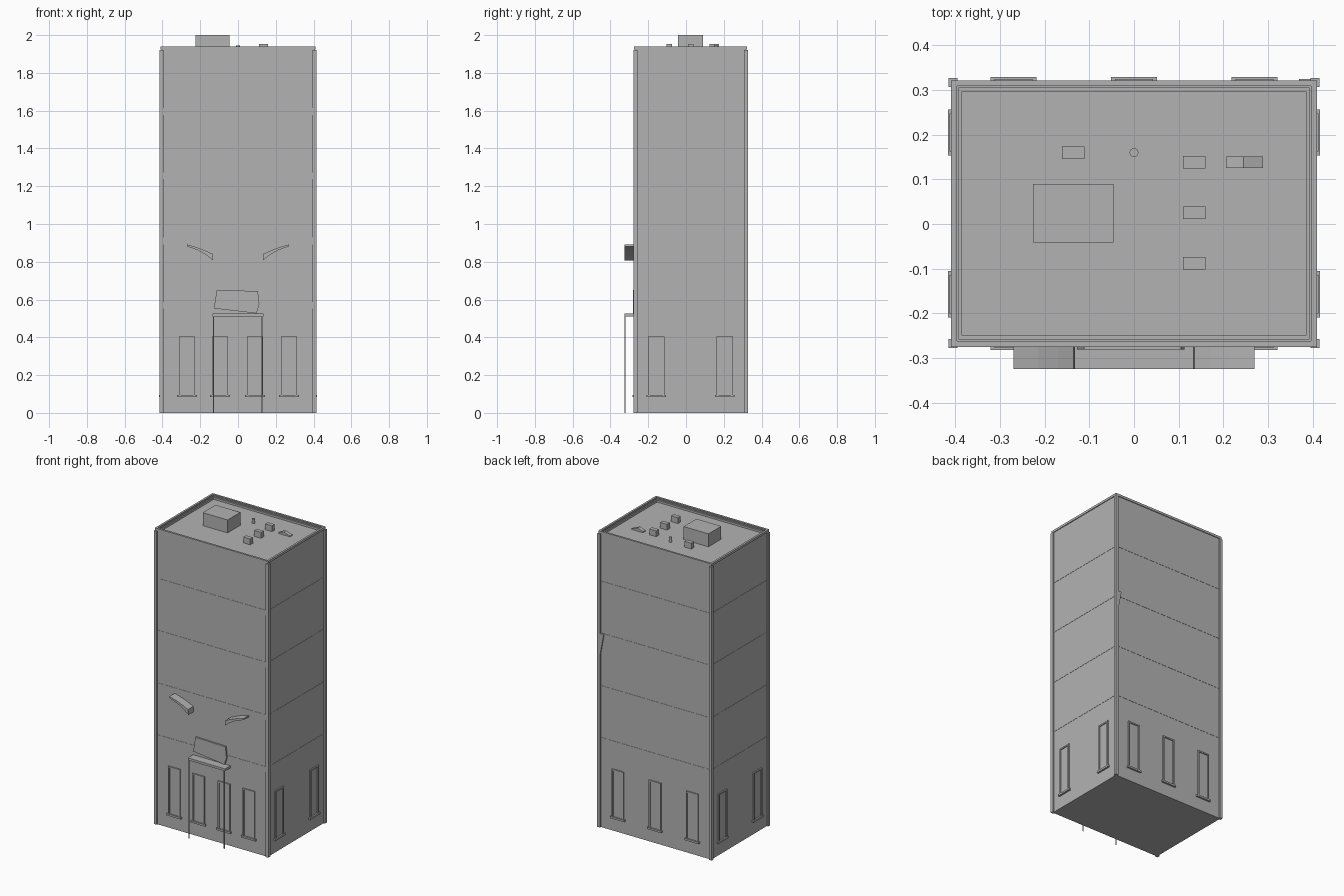
import bpy
import bmesh
import math

cube = bpy.data.objects.get("Cube")
if cube:
    bpy.data.objects.remove(cube, do_unlink=True)

# One concrete grey for the whole building
grey = bpy.data.materials.new("concrete grey")
grey.use_nodes = True
colour = (0.45, 0.45, 0.45, 1)
grey.diffuse_color = colour
grey.node_tree.nodes["Principled BSDF"].inputs["Base Color"].default_value = colour

# Shell of the building
HALF, FRONT, BACK, ROOF = 0.405, -0.27, 0.317, 1.915


def finish(name, bm):
    bmesh.ops.recalc_face_normals(bm, faces=bm.faces)
    mesh = bpy.data.meshes.new(name)
    bm.to_mesh(mesh)
    bm.free()
    mesh.materials.append(grey)
    obj = bpy.data.objects.new(name, mesh)
    bpy.context.collection.objects.link(obj)
    return obj


def prism(name, outline, y0, y1):
    """Extrude an outline of (x, z) points from y0 to y1."""
    bm = bmesh.new()
    face = bm.faces.new([bm.verts.new((x, y0, z)) for x, z in outline])
    out = bmesh.ops.extrude_face_region(bm, geom=[face])
    moved = [v for v in out["geom"] if isinstance(v, bmesh.types.BMVert)]
    bmesh.ops.translate(bm, verts=moved, vec=(0, y1 - y0, 0))
    return finish(name, bm)


def box(name, x0, x1, y0, y1, z0, z1):
    return prism(name, [(x0, z0), (x1, z0), (x1, z1), (x0, z1)], y0, y1)


def wall_box(name, wall, u0, u1, inner, outer, z0, z1):
    """Box on a wall; u runs along it, inner and outer are distances out of it."""
    if wall == "front":
        return box(name, u0, u1, FRONT - outer, FRONT - inner, z0, z1)
    if wall == "back":
        return box(name, u0, u1, BACK + inner, BACK + outer, z0, z1)
    if wall == "left":
        return box(name, HALF + inner, HALF + outer, u0, u1, z0, z1)
    return box(name, -HALF - outer, -HALF - inner, u0, u1, z0, z1)


def window(wall, u):
    w, bar, z0, z1 = 0.043, 0.009, 0.095, 0.405
    name = wall + "_window_"
    wall_box(name + "pane", wall, u - w, u + w, -0.005, 0.002, z0, z1)
    for side in (-1, 1):
        a, b = sorted((u + side * w, u + side * (w - bar)))
        wall_box(name + "jamb", wall, a, b, -0.005, 0.008, z0, z1)
    wall_box(name + "lintel", wall, u - w, u + w, -0.005, 0.008, z1 - bar, z1)
    wall_box(name + "sill", wall, u - 0.052, u + 0.052, -0.005, 0.012, 0.083, z0)


box("tower_body", -HALF, HALF, FRONT, BACK, 0, ROOF)

# Corner pilasters
for x in (-0.405, 0.405):
    for y in (-0.268, 0.317):
        box("corner_pilaster", x - 0.01, x + 0.01, y - 0.01, y + 0.01, 0, 1.922)

# Stepped parapet, thin floor bands and windows on every wall
walls = {
    "front": (-HALF, HALF, (-0.27, -0.095, 0.09, 0.27)),
    "back": (-HALF, HALF, (-0.27, 0, 0.27)),
    "left": (FRONT, BACK, (-0.157, 0.205)),
    "right": (FRONT, BACK, (-0.157, 0.205)),
}
for wall, (a, b, spots) in walls.items():
    wall_box(wall + "_parapet", wall, a, b, -0.012, 0, ROOF, 1.935)
    wall_box(wall + "_coping", wall, a - 0.005, b + 0.005, -0.008, 0.005, 1.925, 1.94)
    wall_box(wall + "_inner_curb", wall, a + 0.01, b - 0.01, -0.02, -0.01, ROOF, 1.928)
    for z in (0.57, 0.91, 1.255, 1.595):
        wall_box(wall + "_floor_band", wall, a, b, -0.005, 0.0015, z - 0.018, z + 0.018)
    for u in spots:
        window(wall, u)

# Curved brow awnings, mirrored
brow = [(0.27, 0.892), (0.215, 0.876), (0.17, 0.858), (0.135, 0.842),
        (0.132, 0.807), (0.165, 0.834), (0.21, 0.86), (0.27, 0.882)]
for side, name in ((1, "left_awning"), (-1, "right_awning")):
    prism(name, [(side * x, z) for x, z in brow], -0.325, FRONT)

# Entrance canopy on two thin posts, with a crooked blank board above it
box("entrance_canopy", -0.136, 0.134, -0.325, FRONT, 0.51, 0.525)
for x in (-0.13, 0.127):
    box("canopy_post", x - 0.003, x + 0.003, -0.325, -0.319, 0, 0.51)
board = [(-0.128, 0.553), (0.098, 0.527), (0.113, 0.575), (0.105, 0.645), (-0.112, 0.65)]
prism("crooked_board", board, -0.281, FRONT)

# Rooftop stair house, vents, pipe and a leaning panel
box("stair_house", -0.226, -0.046, -0.042, 0.09, ROOF, 2)
for x, y in ((-0.136, 0.16), (0.135, 0.138), (0.135, 0.025), (0.135, -0.088)):
    box("roof_vent", x - 0.025, x + 0.025, y - 0.014, y + 0.014, ROOF, 1.953)
bm = bmesh.new()
bmesh.ops.create_cone(bm, cap_ends=True, segments=16, radius1=0.01, radius2=0.01, depth=0.03)
finish("roof_pipe", bm).location = (0, 0.16, ROOF + 0.015)
panel = [(0.206, ROOF), (0.289, ROOF), (0.289, 1.92), (0.245, 1.935), (0.206, 1.922)]
prism("roof_panel", panel, 0.125, 0.151)

# Sliver of loose trim at the back corner
prism("loose_trim", [(0.37, 1.27), (0.395, 1.27), (0.398, 1.12)], BACK - 0.002, BACK + 0.008)
